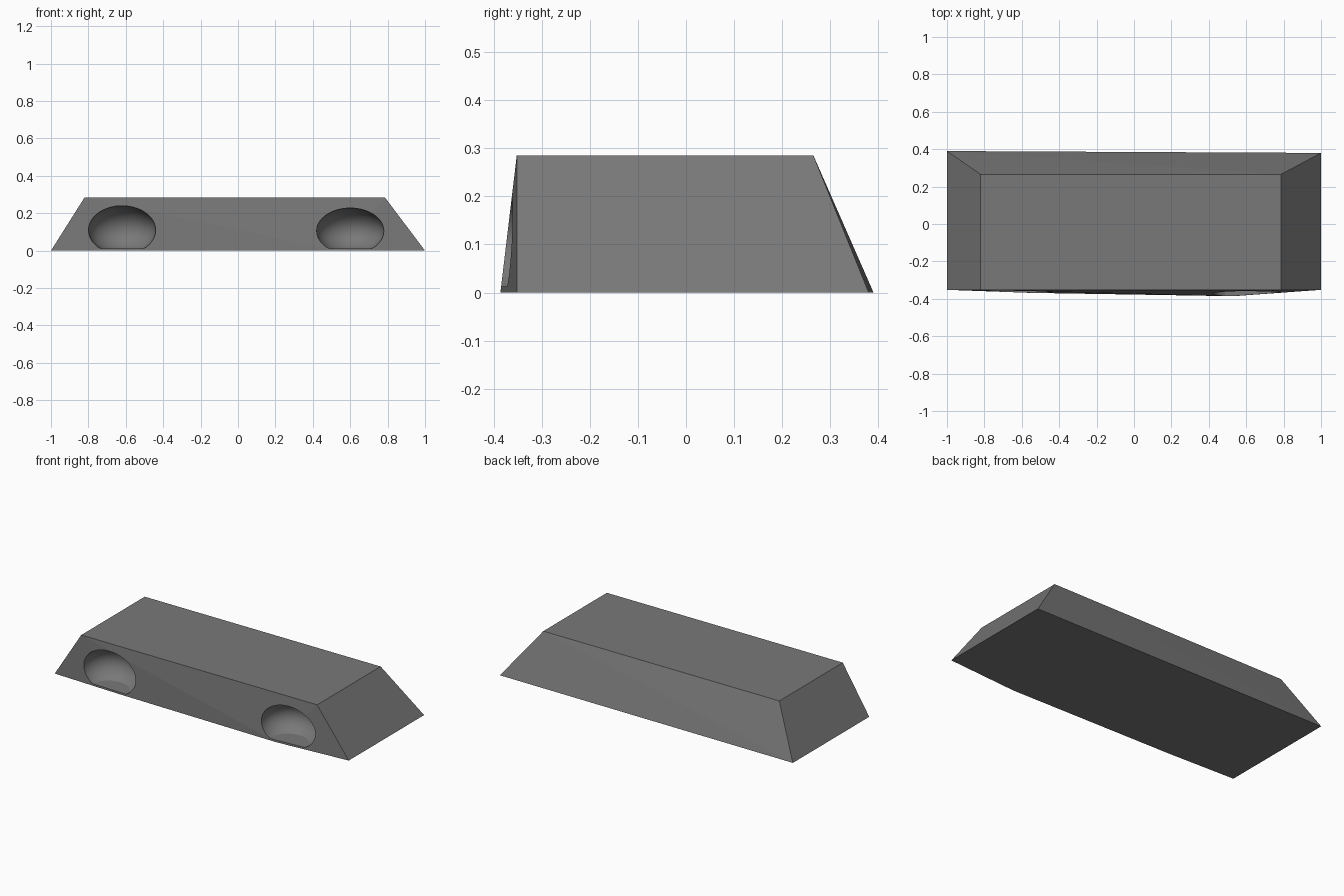
import bpy, bmesh

if "Cube" in bpy.data.objects:
    bpy.data.objects.remove(bpy.data.objects["Cube"])

grey = bpy.data.materials.new("dark_grey")
grey.diffuse_color = (0.19, 0.19, 0.19, 1)
grey.use_nodes = True
grey.node_tree.nodes["Principled BSDF"].inputs["Base Color"].default_value = grey.diffuse_color


def make_object(name, bm):
    bmesh.ops.recalc_face_normals(bm, faces=bm.faces)
    mesh = bpy.data.meshes.new(name)
    bm.to_mesh(mesh)
    bm.free()
    mesh.materials.append(grey)
    obj = bpy.data.objects.new(name, mesh)
    bpy.context.collection.objects.link(obj)
    return obj


# Tapered block: footprint with a slightly bowed front edge, smaller top
bottom = [(-1, -0.352), (-0.56, -0.368), (0.53, -0.386), (1, -0.352),
          (1, 0.38), (-1, 0.39)]
top = [(-0.82, -0.352), (0.785, -0.352), (0.785, 0.265), (-0.82, 0.265)]
bm = bmesh.new()
for x, y in bottom:
    bm.verts.new((x, y, 0))
for x, y in top:
    bm.verts.new((x, y, 0.285))
bmesh.ops.convex_hull(bm, input=bm.verts)
bmesh.ops.dissolve_limit(bm, angle_limit=0.01, verts=bm.verts, edges=bm.edges)
block = make_object("block", bm)


# Rounded hollows in the front, each with a thin flat floor
def hollow(name, x, z, rx, rz):
    bm = bmesh.new()
    bmesh.ops.create_uvsphere(bm, u_segments=48, v_segments=32, radius=1)
    for v in bm.verts:
        v.co = (x + v.co.x * rx, -0.365 + v.co.y * 0.17,
                max(0.012, z + v.co.z * rz))
    bmesh.ops.remove_doubles(bm, verts=bm.verts, dist=1e-5)
    for f in bm.faces:
        f.smooth = f.calc_center_median().z > 0.0121
    cutter = make_object(name, bm)
    cutter.hide_render = True
    cutter.hide_set(True)
    mod = block.modifiers.new(name, 'BOOLEAN')
    mod.operation = 'DIFFERENCE'
    mod.solver = 'EXACT'
    mod.object = cutter


hollow("left_hollow_cutter", -0.62, 0.11, 0.18, 0.13)
hollow("right_hollow_cutter", 0.60, 0.105, 0.18, 0.123)
